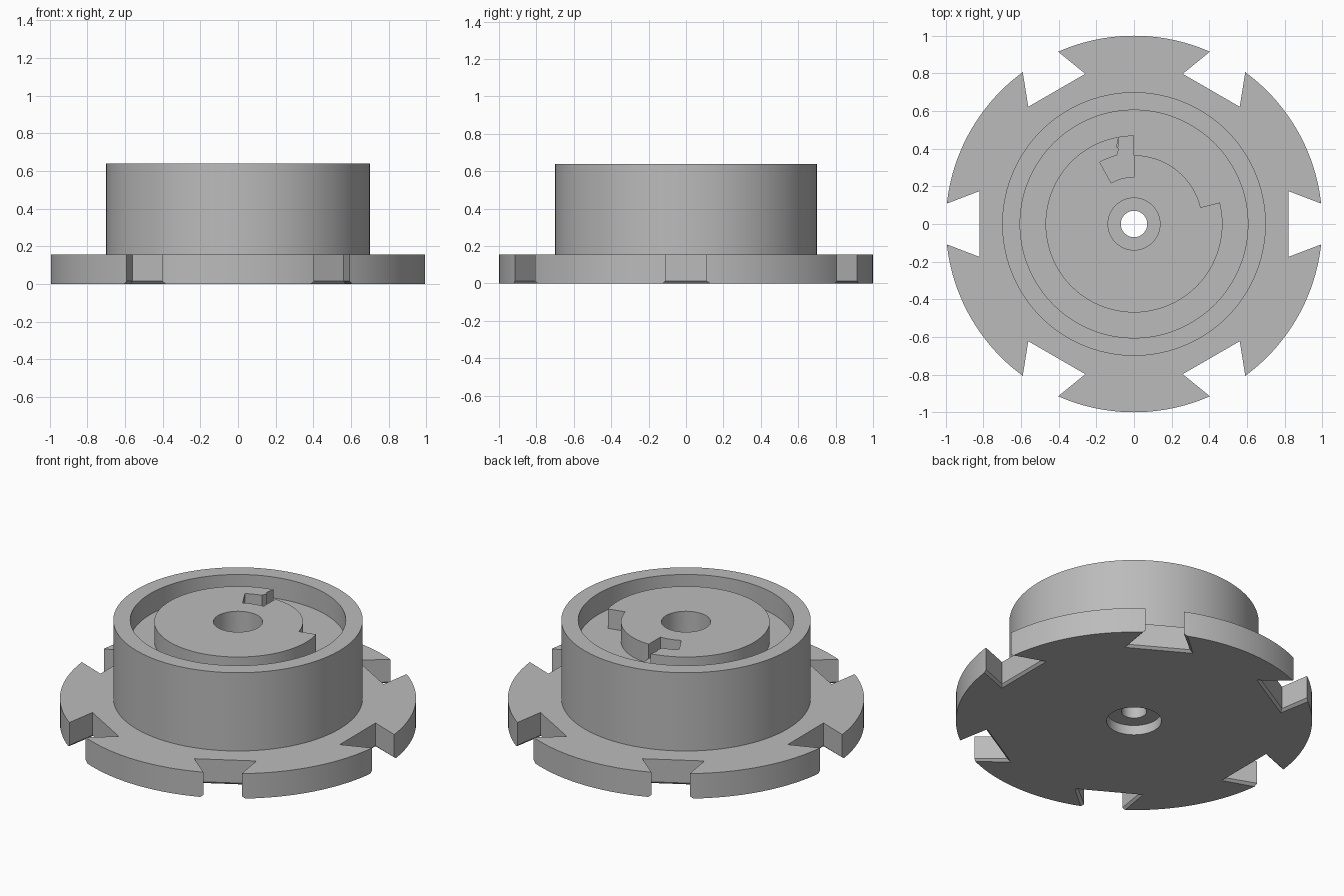
import bpy, bmesh
from math import radians, cos, sin, tau

cube = bpy.data.objects.get("Cube")
if cube:
    bpy.data.objects.remove(cube, do_unlink=True)

grey = bpy.data.materials.new("plain grey")
grey.use_nodes = True
colour = (0.5, 0.5, 0.5, 1)
grey.diffuse_color = colour
grey.node_tree.nodes["Principled BSDF"].inputs["Base Color"].default_value = colour


def link(name, data):
    ob = bpy.data.objects.new(name, data)
    bpy.context.collection.objects.link(ob)
    return ob


def activate(ob):
    bpy.ops.object.select_all(action='DESELECT')
    ob.select_set(True)
    bpy.context.view_layer.objects.active = ob


def mesh_object(name, bm):
    bmesh.ops.recalc_face_normals(bm, faces=bm.faces)
    me = bpy.data.meshes.new(name)
    bm.to_mesh(me)
    bm.free()
    me.materials.append(grey)
    return link(name, me)


def lathe(name, profile, steps=144):
    """Closed (radius, height) profile turned about z."""
    bm = bmesh.new()
    rings = [[bm.verts.new((r * cos(tau * i / steps), r * sin(tau * i / steps), z))
              for r, z in profile] for i in range(steps)]
    n = len(profile)
    for i in range(steps):
        a, b = rings[i], rings[(i + 1) % steps]
        for j in range(n):
            k = (j + 1) % n
            bm.faces.new((a[j], b[j], b[k], a[k]))
    return mesh_object(name, bm)


def arc(r, start, end):
    n = max(2, round(abs(end - start) / 2.5))
    angles = [radians(start + (end - start) * i / n) for i in range(n + 1)]
    return [(r * cos(a), r * sin(a)) for a in angles]


def plate(name, outlines, z0, z1):
    """Flat plate from closed outlines; inner outlines become holes."""
    cu = bpy.data.curves.new(name, 'CURVE')
    cu.dimensions = '2D'
    cu.fill_mode = 'BOTH'
    cu.extrude = (z1 - z0) / 2
    for pts in outlines:
        sp = cu.splines.new('POLY')
        sp.points.add(len(pts) - 1)
        for p, (x, y) in zip(sp.points, pts):
            p.co = (x, y, 0, 1)
        sp.use_cyclic_u = True
    cu.materials.append(grey)
    ob = link(name, cu)
    ob.location.z = (z0 + z1) / 2
    activate(ob)
    bpy.ops.object.convert(target='MESH')
    return bpy.context.object


def smooth(ob):
    activate(ob)
    bpy.ops.object.shade_smooth_by_angle(angle=radians(30))


# Flange, outer wall, groove floor and stepped bore
flange_z, floor_z, disc_z, top_z = 0.155, 0.51, 0.63, 0.64
body = lathe("flanged_hub", [
    (0.154, 0), (1, 0), (1, flange_z), (0.7, flange_z), (0.7, top_z),
    (0.605, top_z), (0.605, floor_z), (0.138, floor_z), (0.138, 0.15),
    (0.07, 0.15), (0.07, 0.06), (0.154, 0.06)])

# Six dovetail notches, chamfered on the lower edge
bm = bmesh.new()
for i in range(6):
    a = radians(60 * i)
    layers = []
    for z, grow in ((-0.014, 0.028), (0.014, 0), (0.25, 0)):
        w = grow * 1.4
        pts = [(0.82 - grow, -0.175 - w), (1.1, -0.068 - w),
               (1.1, 0.068 + w), (0.82 - grow, 0.175 + w)]
        layers.append([bm.verts.new((x * cos(a) - y * sin(a),
                                     x * sin(a) + y * cos(a), z)) for x, y in pts])
    bm.faces.new(layers[0])
    bm.faces.new(layers[-1])
    for lo, hi in zip(layers, layers[1:]):
        for j in range(4):
            k = (j + 1) % 4
            bm.faces.new((lo[j], lo[k], hi[k], hi[j]))
cutter = mesh_object("notch_cutter", bm)
cutter.hide_render = True
mod = body.modifiers.new("notches", 'BOOLEAN')
mod.operation = 'DIFFERENCE'
mod.solver = 'EXACT'
mod.object = cutter
activate(body)
bpy.ops.object.modifier_apply(modifier=mod.name)
bpy.data.objects.remove(cutter, do_unlink=True)
smooth(body)

# Raised inner disc with a long relief and a small hooked pocket
bore = arc(0.138, 0, 357.5)
outline = (arc(0.47, 100, 374) + arc(0.365, 14, 90) + arc(0.25, 90, 119)
           + arc(0.375, 119, 104) + [(-0.08, 0.40), (-0.092, 0.41)])
smooth(plate("inner_disc", [outline, bore], floor_z, disc_z))

# Raised floor of the pocket
pocket = arc(0.25, 90, 119) + arc(0.375, 119, 104) + arc(0.47, 100, 90)
smooth(plate("pocket_floor", [pocket], floor_z, floor_z + 0.03))
